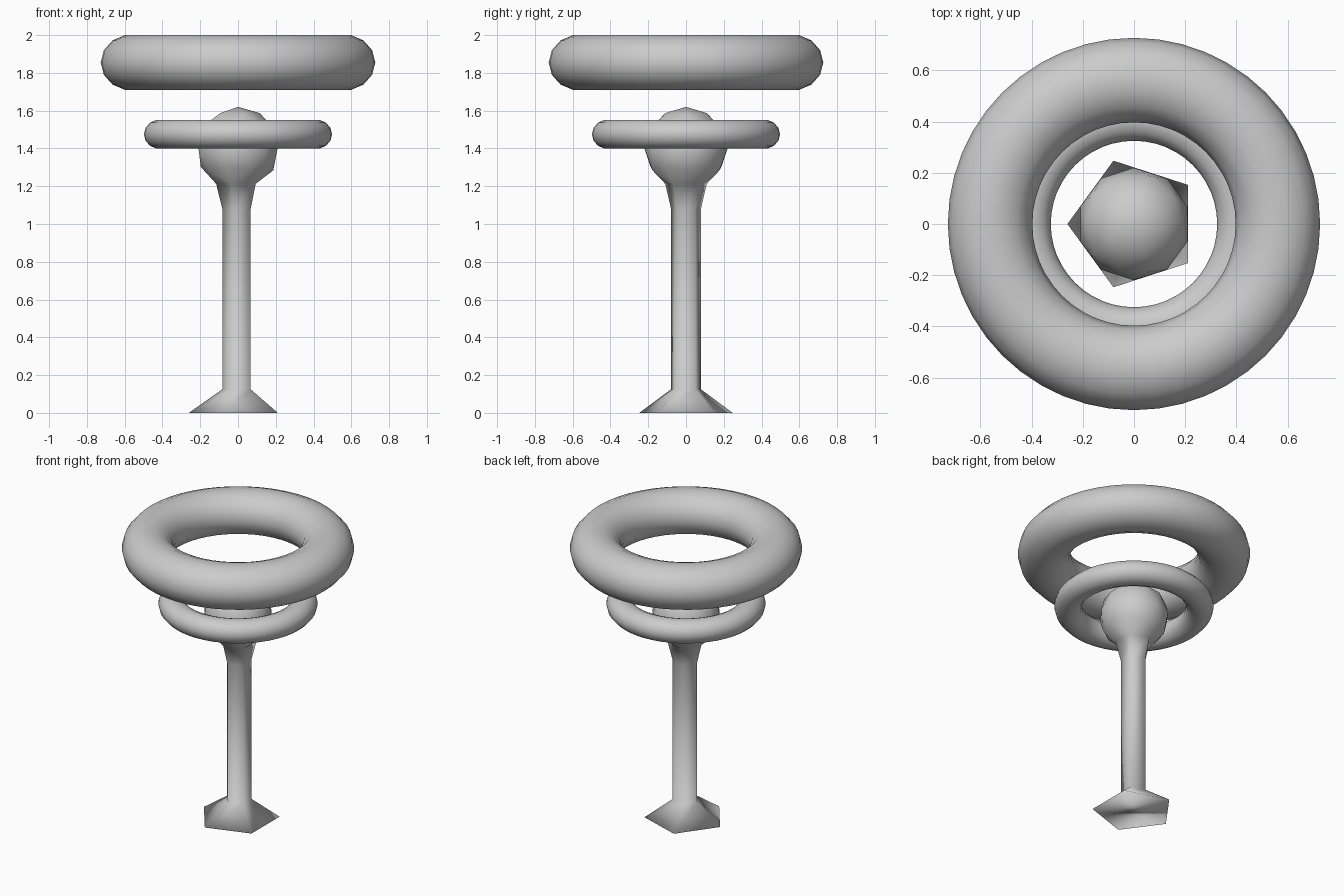
import bpy, bmesh
from mathutils import Vector

if "Cube" in bpy.data.objects:
    bpy.data.objects.remove(bpy.data.objects["Cube"])


def finish(bm, name):
    bmesh.ops.recalc_face_normals(bm, faces=bm.faces)
    for f in bm.faces:
        f.smooth = True
    mesh = bpy.data.meshes.new(name)
    bm.to_mesh(mesh)
    bm.free()
    obj = bpy.data.objects.new(name, mesh)
    bpy.context.collection.objects.link(obj)
    return obj


def ring(name, z, outer, inner, height):
    # slightly flattened torus
    minor = (outer - inner) / 2
    bpy.ops.mesh.primitive_torus_add(
        location=(0, 0, z), major_segments=48, minor_segments=14,
        major_radius=(outer + inner) / 2, minor_radius=minor)
    obj = bpy.context.object
    obj.name = name
    obj.scale.z = height / (2 * minor * 0.975)
    bpy.ops.object.transform_apply(location=False, rotation=False, scale=True)
    bpy.ops.object.shade_smooth()


# Ball head, with a five-sided stem drawn down out of its underside
bm = bmesh.new()
bmesh.ops.create_icosphere(bm, subdivisions=2, radius=0.22)
bmesh.ops.translate(bm, verts=bm.verts, vec=(0, 0, 1.4))
lowest = min(bm.verts, key=lambda v: v.co.z)
bmesh.ops.delete(bm, geom=[lowest], context='VERTS')
edges = [e for e in bm.edges if e.is_boundary]

# Stem rings: neck, shaft foot, flared base
for radius, z in [(0.083, 1.08), (0.083, 0.125), (0.26, 0.0)]:
    geom = bmesh.ops.extrude_edge_only(bm, edges=edges)["geom"]
    edges = [g for g in geom if isinstance(g, bmesh.types.BMEdge)]
    for v in (g for g in geom if isinstance(g, bmesh.types.BMVert)):
        flat = Vector((v.co.x, v.co.y, 0)).normalized() * radius
        v.co = (flat.x, flat.y, z)
bmesh.ops.contextual_create(bm, geom=edges)
finish(bm, "ball_stem")

# Two floating rings
ring("lower_ring", 1.475, 0.498, 0.325, 0.153)
ring("upper_ring", 1.855, 0.727, 0.397, 0.29)
